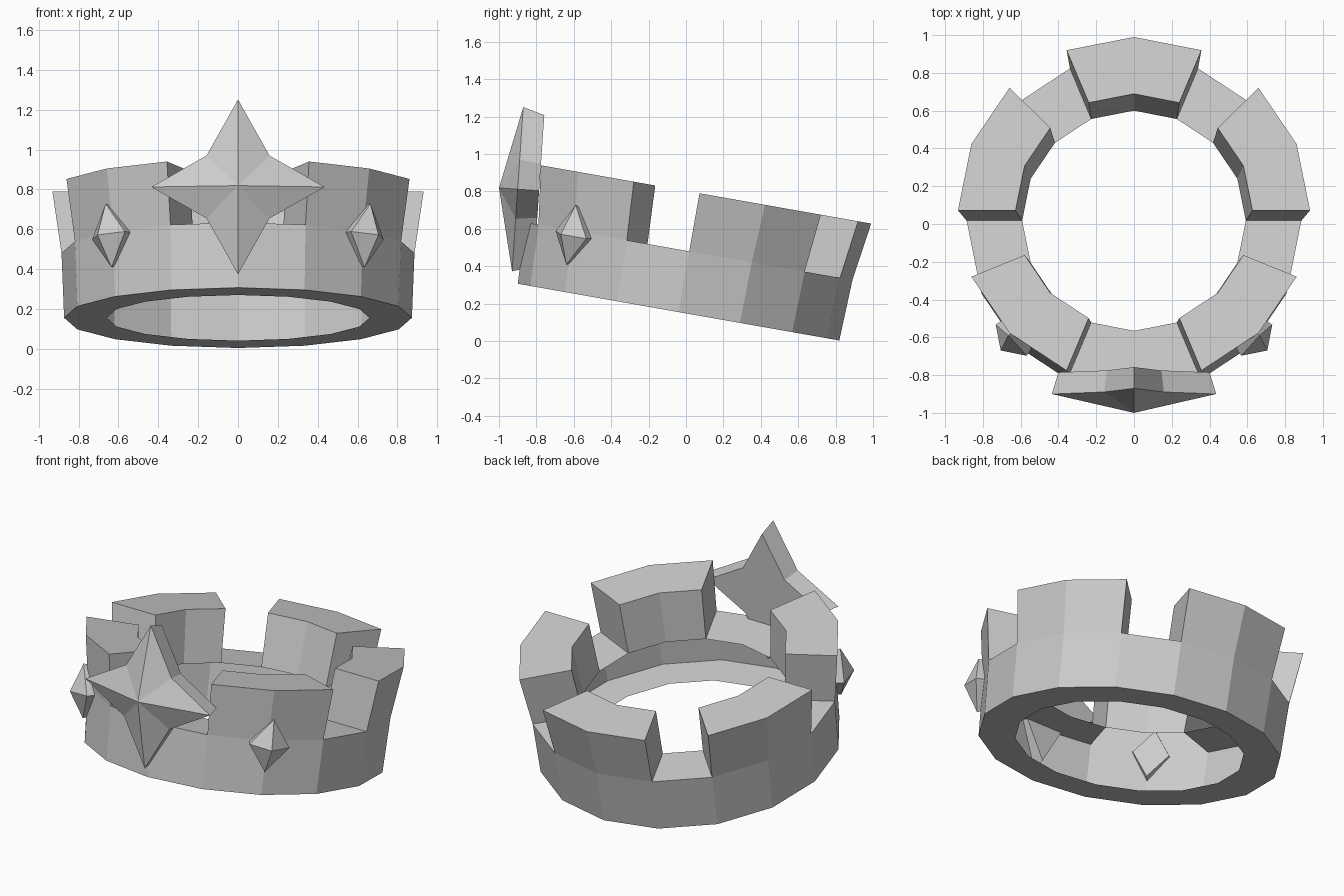
import bpy, bmesh, math
from mathutils import Vector, Matrix

if "Cube" in bpy.data.objects:
    bpy.data.objects.remove(bpy.data.objects["Cube"])

# single metal-grey material
grey = bpy.data.materials.new("plain grey")
grey.diffuse_color = (0.6, 0.6, 0.6, 1)
grey.use_nodes = True
grey.node_tree.nodes["Principled BSDF"].inputs["Base Color"].default_value = grey.diffuse_color

TILT = Matrix.Translation((0, -0.04, 0.155)) @ Matrix.Rotation(math.radians(-10), 4, 'X')
SIDES = 16
FLOOR, TOP = 0.33, 0.645                 # band height, battlement height
BLOCK_STARTS = (0, 3, 6, 9, 13)          # each block spans two sides


def finish(name, bm, matrix=None):
    bmesh.ops.remove_doubles(bm, verts=bm.verts, dist=0.0005)
    mesh = bpy.data.meshes.new(name)
    bm.to_mesh(mesh)
    bm.free()
    mesh.materials.append(grey)
    ob = bpy.data.objects.new(name, mesh)
    if matrix:
        ob.matrix_world = matrix
    bpy.context.collection.objects.link(ob)
    return ob


def ring_point(i, r, z):
    a = 2 * math.pi * i / SIDES
    return Vector((r * math.cos(a), r * math.sin(a), z))


def quad(bm, *points):
    bm.faces.new([bm.verts.new(p) for p in points])


def strip(bm, i, a, b):
    """One side of a band between two (radius, height) rims."""
    quad(bm, ring_point(i, *a), ring_point(i + 1, *a),
         ring_point(i + 1, *b), ring_point(i, *b))


# hollow band: outer wall, bottom rim, and ledges in the gaps
band_bottom_in, band_bottom = (0.66, 0), (0.873, 0)
band_top, ledge_in = (0.886, FLOOR), (0.592, FLOOR)
block_top, block_top_in = (0.932, TOP), (0.627, TOP)
block_sides = {s + k for s in BLOCK_STARTS for k in (0, 1)}

bm = bmesh.new()
for i in range(SIDES):
    strip(bm, i, band_bottom_in, band_bottom)
    strip(bm, i, band_bottom, band_top)
    if i not in block_sides:
        strip(bm, i, band_top, ledge_in)
finish("crown_band", bm, TILT)

# flared battlement blocks, open below into the hollow band
for n, s in enumerate(BLOCK_STARTS):
    bm = bmesh.new()
    for i in (s, s + 1):
        strip(bm, i, band_top, block_top)
        strip(bm, i, block_top, block_top_in)
        strip(bm, i, block_top_in, ledge_in)
    rim = (band_top, block_top, block_top_in, ledge_in)
    quad(bm, *[ring_point(s, *p) for p in reversed(rim)])
    quad(bm, *[ring_point(s + 2, *p) for p in rim])
    finish(f"crown_block_{n + 1}", bm, TILT)


def ornament(name, centre, out, up, outline, apex, depth, back_scale):
    """Pointed front, short sides and a smaller flat back."""
    up = Vector(up).normalized()
    out = Vector(out)
    out = (out - up * out.dot(up)).normalized()
    side = up.cross(out)
    c = Vector(centre)
    bm = bmesh.new()
    front = [bm.verts.new(c + side * u + up * v) for u, v in outline]
    back = [bm.verts.new(c - out * depth + (side * u + up * v) * back_scale)
            for u, v in outline]
    tip = bm.verts.new(c + out * apex)
    n = len(outline)
    for i in range(n):
        j = (i + 1) % n
        bm.faces.new((front[i], front[j], tip))
        bm.faces.new((back[i], back[j], front[j], front[i]))
    bm.faces.new(list(reversed(back)))
    bmesh.ops.recalc_face_normals(bm, faces=bm.faces)
    finish(name, bm)


# four-pointed star on the front
w, h, v = 0.435, 0.44, 0.158
star = [(w, 0), (v, v), (0, h), (-v, v), (-w, 0), (-v, -v), (0, -h), (v, -v)]
ornament("front_star", (0, -0.9, 0.812), (0, -1, 0), (0, 0.06, 0.88),
         star, 0.1, 0.115, 0.92)

# diamond gems on both front corners
w, h = 0.118, 0.162
diamond = [(w, 0), (0, h), (-w, 0), (0, -h)]
for name, m in (("right_gem", 1), ("left_gem", -1)):
    ornament(name, (0.65 * m, -0.615, 0.568), (m, -1, 0), (0.03 * m, 0.05, 0.32),
             diamond, 0.078, 0.06, 0.9)
